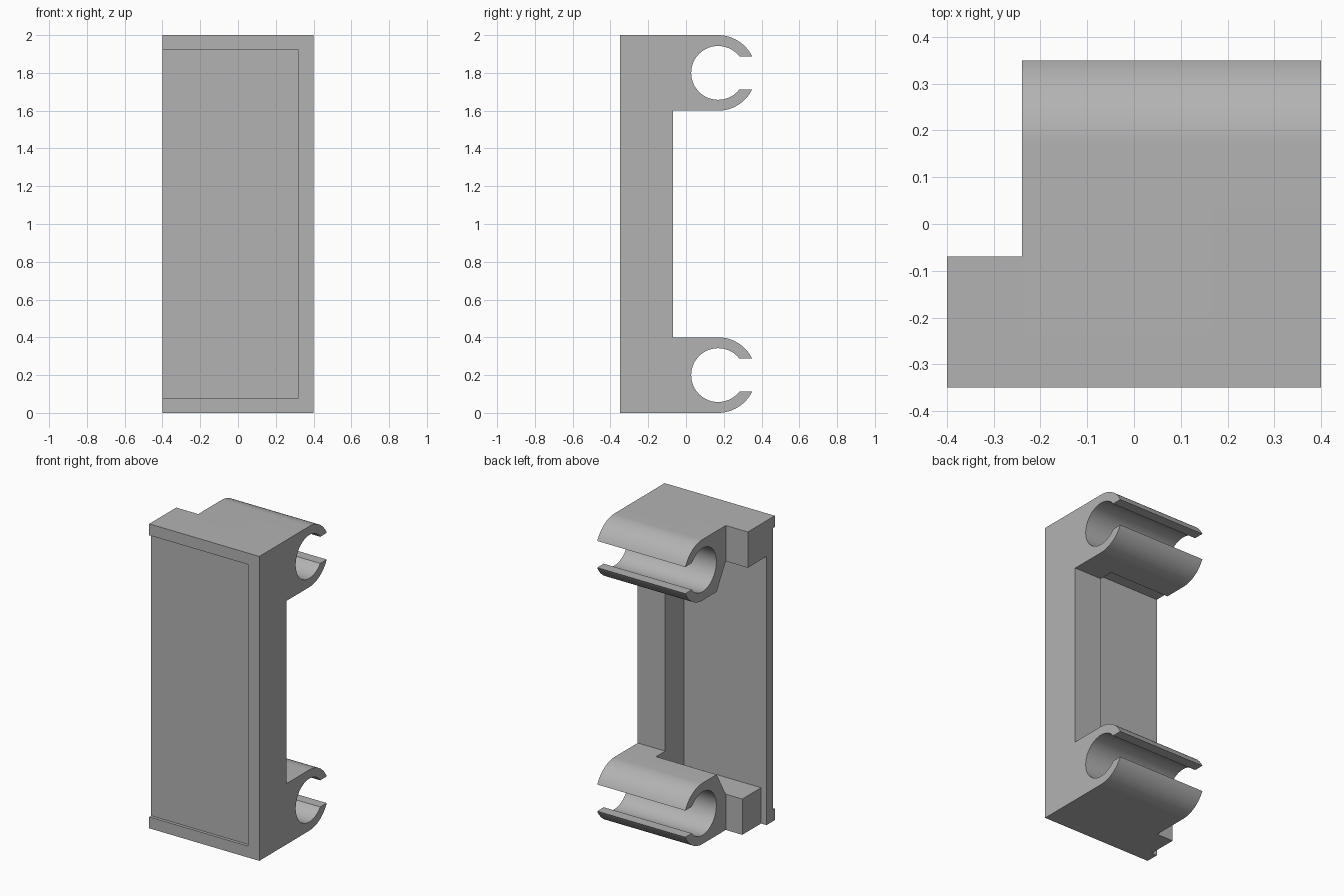
import bpy, bmesh, math

cube = bpy.data.objects.get("Cube")
if cube:
    bpy.data.objects.remove(cube, do_unlink=True)

grey = bpy.data.materials.new("plain_grey")
grey.use_nodes = True
COLOUR = (0.45, 0.45, 0.45, 1)
grey.diffuse_color = COLOUR
grey.node_tree.nodes["Principled BSDF"].inputs["Base Color"].default_value = COLOUR

FRONT, PANEL_BACK, WALL_BACK = -0.35, -0.265, -0.07
BLOCK = 0.235            # height of the end blocks
CLIP_Y, CLIP_Z = 0.17, 0.2
R_OUT, R_IN, GAP = 0.2, 0.1425, 0.0875


def extrude(name, profile, x0, x1):
    """Solid made by sweeping a (y, z) outline along x."""
    bm = bmesh.new()
    face = bm.faces.new([bm.verts.new((x0, y, z)) for y, z in profile])
    swept = bmesh.ops.extrude_face_region(bm, geom=[face])["geom"]
    verts = [v for v in swept if isinstance(v, bmesh.types.BMVert)]
    bmesh.ops.translate(bm, verts=verts, vec=(x1 - x0, 0, 0))
    bmesh.ops.recalc_face_normals(bm, faces=bm.faces)
    mesh = bpy.data.meshes.new(name)
    bm.to_mesh(mesh)
    bm.free()
    mesh.materials.append(grey)
    obj = bpy.data.objects.new(name, mesh)
    bpy.context.collection.objects.link(obj)
    return obj


def box(name, x0, x1, y0, y1, z0, z1):
    return extrude(name, [(y0, z0), (y1, z0), (y1, z1), (y0, z1)], x0, x1)


def combine(target, other, operation):
    mod = target.modifiers.new(operation.lower(), 'BOOLEAN')
    mod.object, mod.operation, mod.solver = other, operation, 'EXACT'
    bpy.context.view_layer.objects.active = target
    bpy.ops.object.modifier_apply(modifier=mod.name)
    bpy.data.objects.remove(other, do_unlink=True)


def arc(radius, start, end, steps):
    return [(CLIP_Y + radius * math.cos(a), CLIP_Z + radius * math.sin(a))
            for a in (start + (end - start) * i / steps for i in range(steps + 1))]


# Lower clip outline: open ring on a sloped foot
out_a, in_a = math.asin(GAP / R_OUT), math.asin(GAP / R_IN)
clip = [(PANEL_BACK, 0)]
clip += arc(R_OUT, -math.pi / 2, -out_a, 16)
clip += arc(R_IN, 2 * math.pi - in_a, in_a, 48)
clip += arc(R_OUT, out_a, math.pi / 2, 16)
clip += [(0.025, 2 * CLIP_Z), (WALL_BACK, BLOCK), (PANEL_BACK, BLOCK)]

# Front panel with the shallow recess, open on one side
body = box("clip_holder", -0.4, 0.4, FRONT, PANEL_BACK, 0, 2)
combine(body, box("recess", -0.5, 0.318, -0.5, FRONT + 0.02, 0.075, 1.925), 'DIFFERENCE')

# Thick side wall with full-height ends behind the clips
wall = [(PANEL_BACK, 0), (0.025, 0), (0.025, 0.4), (WALL_BACK, 0.4),
        (WALL_BACK, 1.6), (0.025, 1.6), (0.025, 2), (PANEL_BACK, 2)]
combine(body, extrude("side_wall", wall, 0.2, 0.4), 'UNION')

# Clips and end blocks, mirrored top and bottom
for label, block_x, flip in (("lower", -0.36, False), ("upper", -0.4, True)):
    outline = [(y, 2 - z) for y, z in clip] if flip else clip
    z0, z1 = (2 - BLOCK, 2) if flip else (0, BLOCK)
    combine(body, extrude(label + "_clip", outline, -0.24, 0.4), 'UNION')
    combine(body, box(label + "_block", block_x, -0.24, PANEL_BACK, WALL_BACK, z0, z1), 'UNION')

# Smooth the rings, keep the corners sharp
bpy.ops.object.select_all(action='DESELECT')
body.select_set(True)
bpy.context.view_layer.objects.active = body
bpy.ops.object.shade_smooth_by_angle(angle=math.radians(30))
